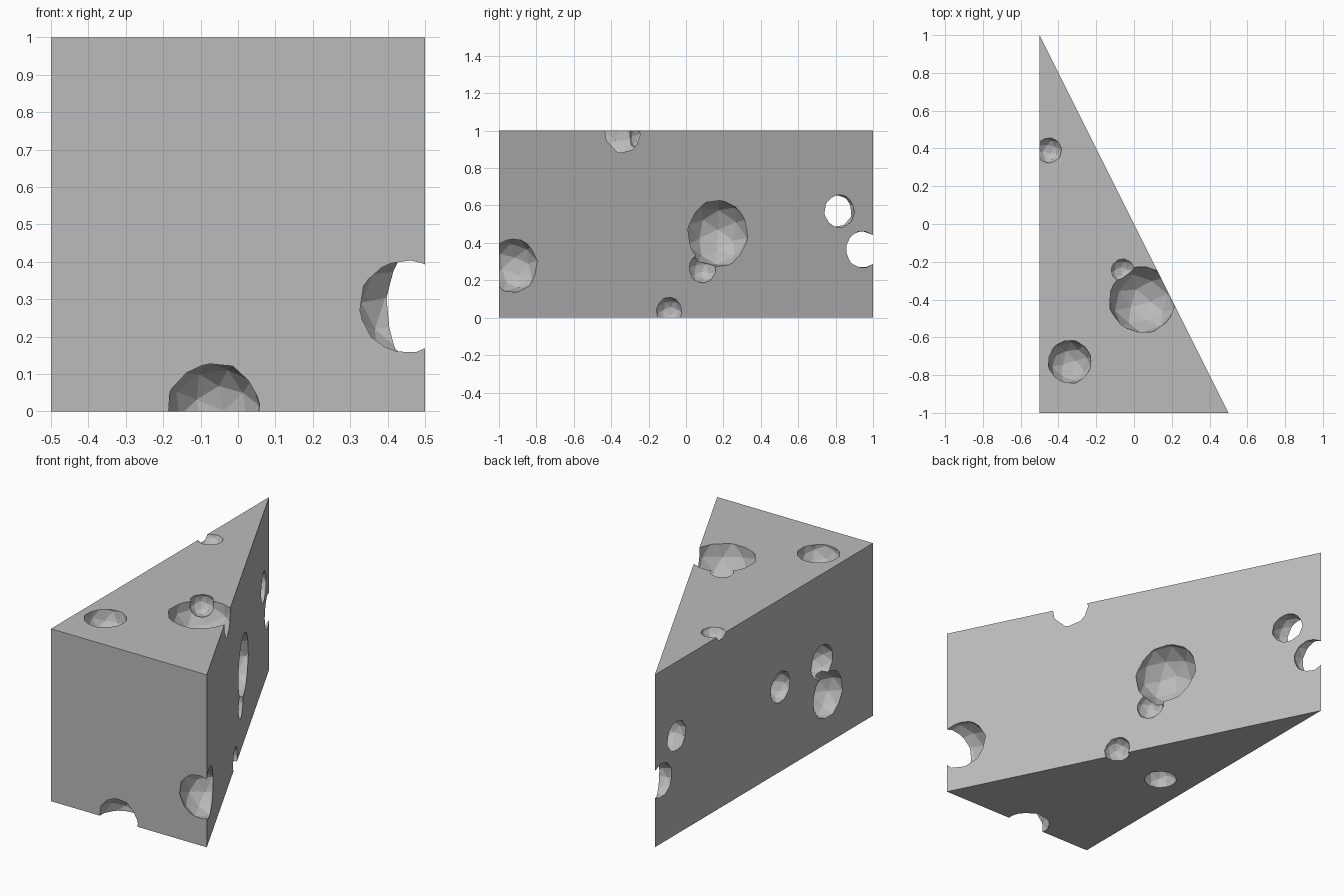
import bpy, bmesh
from mathutils import Matrix, Euler

cube = bpy.data.objects.get("Cube")
if cube:
    bpy.data.objects.remove(cube)

# One plain grey material
grey = bpy.data.materials.new("plain grey")
grey.use_nodes = True
colour = (0.5, 0.5, 0.5, 1)
grey.diffuse_color = colour
grey.node_tree.nodes["Principled BSDF"].inputs["Base Color"].default_value = colour


def make_object(name, bm):
    mesh = bpy.data.meshes.new(name)
    bmesh.ops.recalc_face_normals(bm, faces=bm.faces)
    bm.to_mesh(mesh)
    bm.free()
    mesh.materials.append(grey)
    obj = bpy.data.objects.new(name, mesh)
    bpy.context.collection.objects.link(obj)
    return obj


# Triangular wedge body
bm = bmesh.new()
outline = [(-0.5, -1), (0.5, -1), (-0.5, 1)]
base = bm.faces.new([bm.verts.new((x, y, 0)) for x, y in outline])
extruded = bmesh.ops.extrude_face_region(bm, geom=[base])
top = [v for v in extruded["geom"] if isinstance(v, bmesh.types.BMVert)]
bmesh.ops.translate(bm, verts=top, vec=(0, 0, 1))
wedge = make_object("cheese_wedge", bm)

# Faceted round holes: centre and radius
holes = [
    # top
    (0.045, -0.40, 0.99, 0.178), (-0.06, -0.245, 0.97, 0.068),
    (-0.34, -0.73, 0.99, 0.115), (-0.45, 0.39, 1.02, 0.07),
    # slanted side
    (-0.085, 0.17, 0.45, 0.18), (-0.04, 0.09, 0.265, 0.08),
    (0.045, -0.09, 0.035, 0.075), (0.45, -0.93, 0.28, 0.145),
    # thin tip
    (-0.45, 0.80, 0.57, 0.10), (-0.48, 0.94, 0.365, 0.10),
    # straight side
    (-0.49, -0.15, 0.49, 0.09), (-0.49, -0.53, 0.49, 0.10),
    (-0.49, -0.585, 0.28, 0.135),
    # underside and front
    (-0.31, -0.146, 0.01, 0.09), (-0.065, -0.99, 0.005, 0.125),
]

# Carve each hole in turn
for i, (x, y, z, r) in enumerate(holes):
    bm = bmesh.new()
    turn = Euler((0.3 + i, 0.2 + 0.7 * i, 0.5 * i)).to_matrix().to_4x4()
    bmesh.ops.create_icosphere(bm, subdivisions=2, radius=r * 1.02,
                               matrix=Matrix.Translation((x, y, z)) @ turn)
    cutter = make_object("hole_cutter", bm)
    cutter.hide_render = True
    cut = wedge.modifiers.new("hole", "BOOLEAN")
    cut.operation = "DIFFERENCE"
    cut.solver = "EXACT"
    cut.object = cutter
    graph = bpy.context.evaluated_depsgraph_get()
    carved = bpy.data.meshes.new_from_object(wedge.evaluated_get(graph))
    wedge.modifiers.clear()
    wedge.data = carved
    bpy.data.objects.remove(cutter)

# Keep the facets flat
for face in wedge.data.polygons:
    face.use_smooth = False
